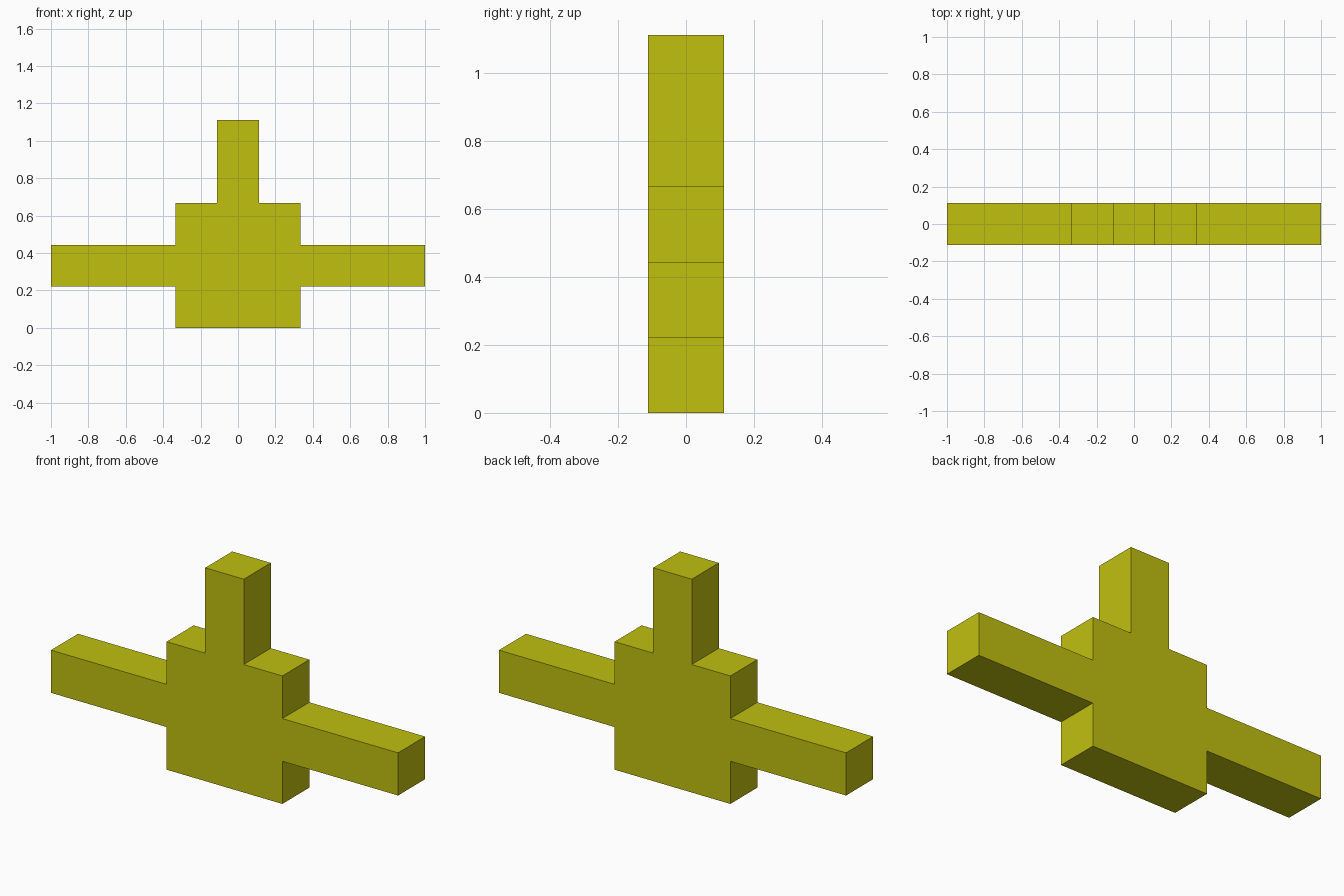
import bpy
import bmesh

cube = bpy.data.objects.get("Cube")
if cube:
    bpy.data.objects.remove(cube, do_unlink=True)

U = 2 / 9  # thickness of every bar

# Flat olive yellow
mat = bpy.data.materials.new("olive_yellow")
mat.use_nodes = True
colour = (0.53, 0.53, 0.005, 1.0)
mat.diffuse_color = colour
mat.node_tree.nodes["Principled BSDF"].inputs["Base Color"].default_value = colour

# Right half of the stepped outline in bar units: block, side arm, block, top post
half = [(1.5, 0), (1.5, 1), (4.5, 1), (4.5, 2), (1.5, 2), (1.5, 3), (0.5, 3), (0.5, 5)]
outline = half + [(-x, z) for x, z in reversed(half)]

# Extrude the mirrored outline through the depth
bm = bmesh.new()
front = bm.faces.new([bm.verts.new((x * U, -U / 2, z * U)) for x, z in outline])
result = bmesh.ops.extrude_face_region(bm, geom=[front], use_keep_orig=True)
back_verts = [g for g in result["geom"] if isinstance(g, bmesh.types.BMVert)]
bmesh.ops.translate(bm, verts=back_verts, vec=(0, U, 0))
bmesh.ops.recalc_face_normals(bm, faces=bm.faces)

mesh = bpy.data.meshes.new("stepped_cross_body")
bm.to_mesh(mesh)
bm.free()
mesh.materials.append(mat)
body = bpy.data.objects.new("stepped_cross_body", mesh)
bpy.context.collection.objects.link(body)
